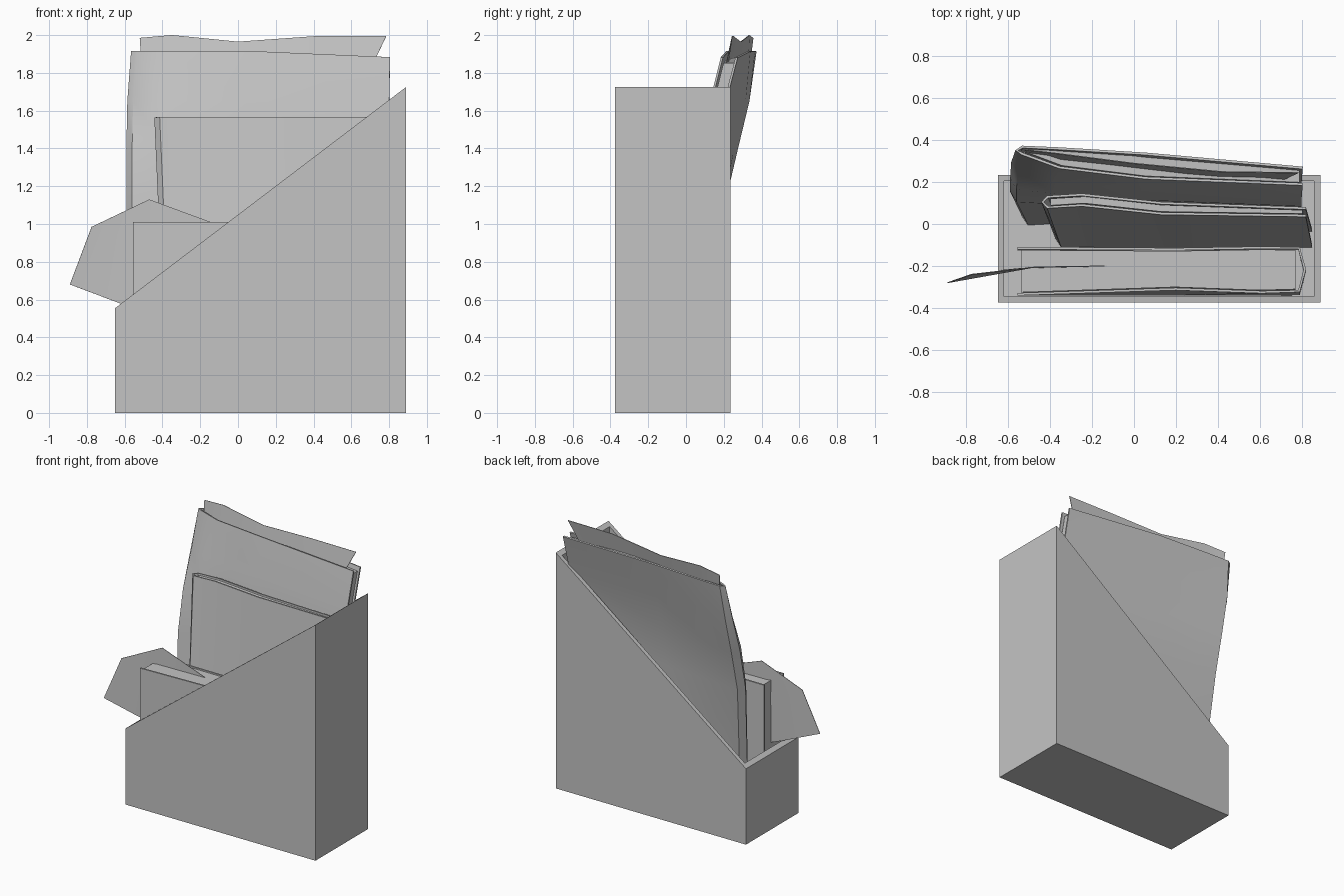
import bpy
import bmesh

cube = bpy.data.objects.get("Cube")
if cube:
    bpy.data.objects.remove(cube, do_unlink=True)

GREY = (0.55, 0.55, 0.55, 1)
grey = bpy.data.materials.new("plain grey")
grey.use_nodes = True
grey.diffuse_color = GREY
grey.node_tree.nodes["Principled BSDF"].inputs["Base Color"].default_value = GREY


def finish(name, bm, thickness=0, smooth=True):
    """Turn a bmesh into a named object, thickened when it is a sheet."""
    bmesh.ops.recalc_face_normals(bm, faces=bm.faces[:])
    mesh = bpy.data.meshes.new(name)
    bm.to_mesh(mesh)
    bm.free()
    mesh.materials.append(grey)
    obj = bpy.data.objects.new(name, mesh)
    bpy.context.collection.objects.link(obj)
    bpy.ops.object.select_all(action='DESELECT')
    obj.select_set(True)
    bpy.context.view_layer.objects.active = obj
    if thickness:
        mod = obj.modifiers.new("thickness", 'SOLIDIFY')
        mod.thickness = thickness
        mod.offset = 0
        bpy.ops.object.modifier_apply(modifier=mod.name)
    if smooth:
        bpy.ops.object.shade_smooth_by_angle()
    return obj


def loft(rows, closed=False):
    """Skin rows of points; a closed loft also gets end caps."""
    bm = bmesh.new()
    verts = [[bm.verts.new(p) for p in row] for row in rows]
    n = len(rows[0])
    for low, high in zip(verts, verts[1:]):
        for i in range(n if closed else n - 1):
            j = (i + 1) % n
            bm.faces.new((low[i], low[j], high[j], high[i]))
    if closed:
        bm.faces.new(verts[0])
        bm.faces.new(verts[-1])
    return bm


# Holder: open box with a slanted rim
def rim(x):
    return 0.555 + (x + 0.65) * 0.76


def corners(inset, height):
    x0, x1, y0, y1 = -0.65 + inset, 0.89 - inset, -0.375 + inset, 0.235 - inset
    return [(x, y, height(x)) for x, y in ((x0, y0), (x1, y0), (x1, y1), (x0, y1))]


WALL = 0.03
finish("file_holder", loft([corners(0, lambda x: 0), corners(0, rim),
                            corners(WALL, rim), corners(WALL, lambda x: WALL)],
                           closed=True), smooth=False)

# Folders: a folded cover around a block of pages
STEPS = (0.02, 0.15, 0.45, 1.0)     # distances from the spine along the cover


def folder(name, levels, drop, tilt=0, spine_right=False):
    top = levels[-1][0]

    def place(level, t, y, inset=0, lower=0):
        z, x0, x1 = level[:3]
        t = inset + t * (1 - 2 * inset)
        x = x1 - (x1 - x0) * t if spine_right else x0 + (x1 - x0) * t
        share = z / top
        return (x, y, z - share * (lower + tilt * max(0, t - 0.45)))

    cover, pages = [], []
    for level in levels:
        front, back = level[3], level[4]
        nose = (0, (front[0] + back[0]) / 2)
        path = list(zip(STEPS, front))[::-1] + [nose] + list(zip(STEPS, back))
        cover.append([place(level, t, y) for t, y in path])
        gap = 0.009
        path = ([(t, y + gap) for t, y in zip(STEPS, front)][::-1]
                + [(t, y - gap) for t, y in zip(STEPS, back)])
        pages.append([place(level, t, y, 0.012, drop) for t, y in path])
    finish(name + "_cover", loft(cover), thickness=0.012)
    finish(name + "_pages", loft(pages, closed=True))


folder("tall_folder", [
    (0.035, -0.53, 0.80, (0.00, 0.01, 0.02, 0.04), (0.08, 0.09, 0.10, 0.12)),
    (1.10, -0.585, 0.80, (0.11, 0.10, 0.09, 0.075), (0.20, 0.19, 0.17, 0.14)),
    (1.40, -0.585, 0.80, (0.17, 0.15, 0.12, 0.09), (0.27, 0.25, 0.21, 0.15)),
    (1.65, -0.58, 0.80, (0.26, 0.21, 0.165, 0.125), (0.33, 0.31, 0.27, 0.20)),
    (1.915, -0.56, 0.805, (0.335, 0.27, 0.22, 0.19), (0.368, 0.36, 0.335, 0.268)),
], drop=0.03, tilt=0.06)

folder("middle_folder", [
    (0.035, -0.37, 0.85, (-0.105,) * 4, (-0.03,) * 4),
    (1.565, -0.437, 0.82, (0.08, 0.09, 0.05, 0.04), (0.13, 0.14, 0.10, 0.075)),
], drop=0.01)

folder("front_folder", [
    (0.035, -0.555, 0.815, (-0.335,) * 4, (-0.12,) * 4),
    (1.01, -0.555, 0.815, (-0.32, -0.325, -0.31, -0.335), (-0.115, -0.113, -0.12, -0.115)),
], drop=0.008, spine_right=True)

# Loose sheets sticking out of the folders
finish("top_sheet", loft([
    [(-0.50, 0.32, 1.7), (-0.35, 0.27, 1.7), (0, 0.23, 1.7),
     (0.40, 0.20, 1.7), (0.645, 0.18, 1.7)],
    [(-0.52, 0.355, 1.985), (-0.35, 0.335, 2.0), (0, 0.29, 1.965),
     (0.42, 0.25, 1.995), (0.785, 0.245, 1.995)],
]), thickness=0.004)

finish("side_sheet", loft([
    [(-0.89, -0.28, 0.68), (-0.62, -0.22, 0.578), (-0.20, -0.20, 0.42)],
    [(-0.775, -0.24, 0.985), (-0.47, -0.205, 1.13), (-0.13, -0.20, 1.005)],
]), thickness=0.004)
